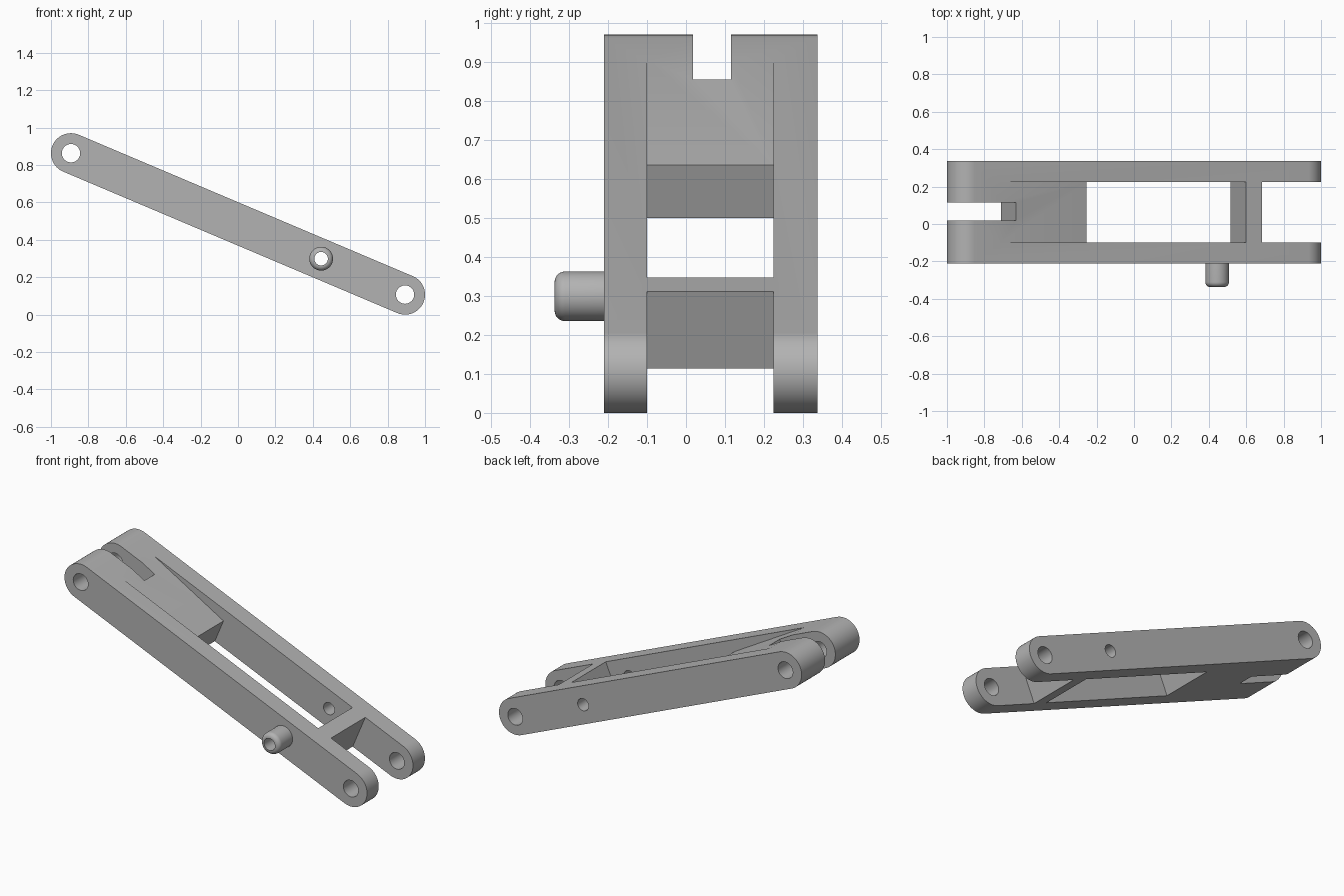
import bpy, bmesh
from math import sin, cos, pi, radians
from mathutils import Vector

cube = bpy.data.objects.get("Cube")
if cube:
    bpy.data.objects.remove(cube, do_unlink=True)

grey = bpy.data.materials.new("plain grey")
grey.use_nodes = True
colour = (0.45, 0.45, 0.45, 1)
grey.diffuse_color = colour
grey.node_tree.nodes["Principled BSDF"].inputs["Base Color"].default_value = colour

# Link frame: s runs along the bar from the upper pivot, t across it
UPPER = Vector((-0.893, 0, 0.863))
LOWER = Vector((0.893, 0, 0.107))
LENGTH = (LOWER - UPPER).length
ALONG = (LOWER - UPPER).normalized()
ACROSS = Vector((-ALONG.z, 0, ALONG.x))
R = 0.107                          # end radius
FRONT, BACK = -0.21, 0.337         # outer faces
INNER = (-0.1, 0.224)              # inner faces of the arms
PIN_S, PIN_T = 1.4515, 0.002


def place(s, t, y):
    return UPPER + ALONG * s + ACROSS * t + Vector((0, y, 0))


def finish(name, bm):
    bmesh.ops.recalc_face_normals(bm, faces=bm.faces)
    mesh = bpy.data.meshes.new(name)
    bm.to_mesh(mesh)
    bm.free()
    mesh.materials.append(grey)
    obj = bpy.data.objects.new(name, mesh)
    bpy.context.collection.objects.link(obj)
    return obj


def prism(name, profile, y0, y1):
    bm = bmesh.new()
    face = bm.faces.new([bm.verts.new(place(s, t, y0)) for s, t in profile])
    out = bmesh.ops.extrude_face_region(bm, geom=[face])
    moved = [v for v in out["geom"] if isinstance(v, bmesh.types.BMVert)]
    bmesh.ops.translate(bm, verts=moved, vec=(0, y1 - y0, 0))
    return finish(name, bm)


def arc(s, t, r, start, sweep, n):
    return [(s + r * cos(start + sweep * i / n), t + r * sin(start + sweep * i / n))
            for i in range(n + 1)]


def circle(s, t, r, n=48):
    return arc(s, t, r, 0, 2 * pi, n)[:-1]


def box(s0, s1):
    return [(s0, -0.2), (s1, -0.2), (s1, 0.2), (s0, 0.2)]


def shade(obj):
    obj.data.polygons.foreach_set("use_smooth", [True] * len(obj.data.polygons))
    obj.data.set_sharp_from_angle(angle=radians(30))


# Solid bar with rounded ends
outline = arc(0, 0, R, pi / 2, pi, 32) + arc(LENGTH, 0, R, -pi / 2, pi, 32)
link = prism("link_body", outline, FRONT, BACK)

# Central window with a sloping web, end forks, pivot bores and pin bore
window = [(0.07, 0.117), (0.678, 0.041), (0.678, -0.2),
          (1.576, -0.2), (1.576, 0.2), (0.07, 0.2)]
cutters = [
    prism("window_cutter", window, *INNER),
    prism("lower_fork_cutter", box(1.668, 2.2), *INNER),
    prism("upper_slot_cutter", box(-0.3, 0.244), 0.018, 0.115),
    prism("upper_bore_cutter", circle(0, 0, 0.049), -0.5, 0.5),
    prism("lower_bore_cutter", circle(LENGTH, 0, 0.049), -0.5, 0.5),
    prism("pin_bore_cutter", circle(PIN_S, PIN_T, 0.036), -0.5, 0.5),
]
for cutter in cutters:
    cutter.hide_render = True
    mod = link.modifiers.new(cutter.name, "BOOLEAN")
    mod.operation = "DIFFERENCE"
    mod.solver = "EXACT"
    mod.object = cutter

# Bake the cuts and discard the cutters
graph = bpy.context.evaluated_depsgraph_get()
baked = bpy.data.meshes.new_from_object(link.evaluated_get(graph))
link.modifiers.clear()
link.data = baked
baked.name = "link_body"
for cutter in cutters:
    bpy.data.objects.remove(cutter, do_unlink=True)
shade(link)

# Hollow pin with a rounded tip, lathed about the y axis
TIP, PIN_R, BORE, FILLET = -0.337, 0.0635, 0.036, 0.0265
section = [(BORE, FRONT), (BORE, TIP)]
section += [(PIN_R - FILLET + FILLET * sin(a), TIP + FILLET - FILLET * cos(a))
            for a in [pi / 2 * i / 8 for i in range(9)]]
section.append((PIN_R, FRONT))
bm = bmesh.new()
rings = []
for r, y in section:
    rings.append([bm.verts.new(place(s, t, y)) for s, t in circle(PIN_S, PIN_T, r)])
for a, b in zip(rings, rings[1:]):
    for i in range(len(a)):
        j = (i + 1) % len(a)
        bm.faces.new((a[i], a[j], b[j], b[i]))
pin = finish("hollow_pin", bm)
shade(pin)
